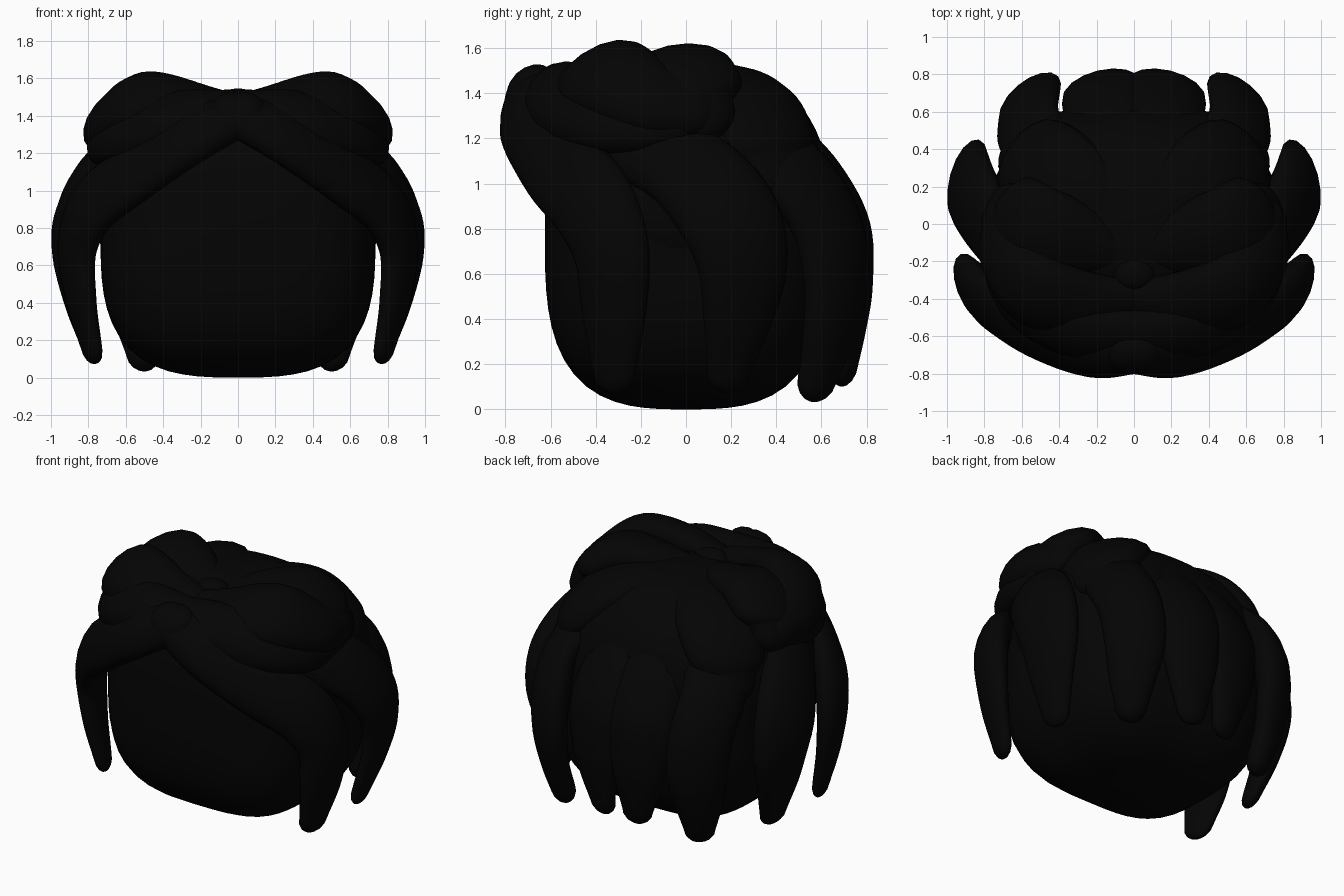
import bpy, bmesh, math
from mathutils import Vector

if "Cube" in bpy.data.objects:
    bpy.data.objects.remove(bpy.data.objects["Cube"])

black = bpy.data.materials.new("soft_black")
black.diffuse_color = (0.0012, 0.0012, 0.0012, 1)
black.use_nodes = True
black.node_tree.nodes["Principled BSDF"].inputs["Base Color"].default_value = black.diffuse_color
CENTRE = Vector((0, 0, 0.7))


def finish(name, bm, mirror=False):
    bmesh.ops.recalc_face_normals(bm, faces=bm.faces)
    me = bpy.data.meshes.new(name)
    bm.to_mesh(me)
    bm.free()
    me.materials.append(black)
    for p in me.polygons:
        p.use_smooth = True
    ob = bpy.data.objects.new(name, me)
    bpy.context.collection.objects.link(ob)
    if mirror:
        m = ob.modifiers.new("Mirror", 'MIRROR')
        m.use_axis[0] = True
        m.use_mirror_merge = False
    return ob


def rounded_body(name, loc, size, flat_power, side_power):
    """Superellipsoid: boxier as the powers rise."""
    bm = bmesh.new()
    bmesh.ops.create_uvsphere(bm, u_segments=48, v_segments=32, radius=1)
    for v in bm.verts:
        x, y, z = v.co
        h = (abs(x) ** side_power + abs(y) ** side_power) ** (1 / side_power)
        k = (h ** flat_power + abs(z) ** flat_power) ** (1 / flat_power)
        v.co = Vector(loc) + Vector((x * size[0], y * size[1], z * size[2])) / k
    return finish(name, bm)


def lock(name, keys, steps=6, sides=16):
    """Flattened hair lock through (x, y, z, half width, half thickness)."""
    keys = [Vector(k) for k in keys]
    ext = [2 * keys[0] - keys[1]] + keys + [2 * keys[-1] - keys[-2]]
    pts = []
    for i in range(1, len(ext) - 2):
        a, b, c, d = ext[i - 1:i + 3]
        for s in range(steps):
            t = s / steps
            pts.append(0.5 * (2 * b + (c - a) * t + (2 * a - 5 * b + 4 * c - d) * t * t
                              + (3 * b - a - 3 * c + d) * t ** 3))
    pts.append(keys[-1])
    pos = [Vector(p[:3]) for p in pts]
    n = len(pts)
    rings = []
    for i in range(n):
        tan = (pos[min(i + 1, n - 1)] - pos[max(i - 1, 0)]).normalized()
        out = pos[i] - CENTRE
        out = (out - tan * out.dot(tan)).normalized()
        side = tan.cross(out)
        w, th = pts[i][3], pts[i][4]
        # domed ends
        caps = [(0, 1)]
        dome = [(math.sin(a), math.cos(a)) for a in (0.4, 0.8, 1.15, 1.45)]
        if i == 0:
            caps = [(-s, c) for s, c in reversed(dome)] + caps
        if i == n - 1:
            caps = caps + dome
        for shift, k in caps:
            rings.append((pos[i] + tan * shift * w, side * w * k, out * th * k))
    bm = bmesh.new()
    loops = []
    for c, sv, ov in rings:
        loops.append([bm.verts.new(c + sv * math.cos(2 * math.pi * j / sides)
                                   + ov * math.sin(2 * math.pi * j / sides))
                      for j in range(sides)])
    for a, b in zip(loops, loops[1:]):
        for j in range(sides):
            q = (j + 1) % sides
            bm.faces.new((a[j], a[q], b[q], b[j]))
    bm.faces.new(loops[0])
    bm.faces.new(loops[-1])
    return finish(name, bm, mirror=True)


# Head and the hair cap over its crown
rounded_body("head", (0, 0, 0.75), (0.735, 0.625, 0.75), 3, 3.4)
rounded_body("hair_cap", (0, 0.01, 0.95), (0.78, 0.62, 0.59), 2.3, 2.3)

# Parted fringe that falls in front of the ears
lock("front_fringe", [
    (-0.02, -0.685, 1.41, 0.13, 0.10), (0.25, -0.68, 1.29, 0.18, 0.10),
    (0.55, -0.57, 1.09, 0.19, 0.10), (0.77, -0.42, 0.92, 0.20, 0.10),
    (0.86, -0.33, 0.70, 0.18, 0.09), (0.84, -0.32, 0.42, 0.15, 0.07),
    (0.785, -0.32, 0.17, 0.10, 0.05)])

# Locks behind the ears
lock("side_lock", [
    (0.62, -0.25, 1.18, 0.17, 0.10), (0.78, 0.0, 1.07, 0.21, 0.10),
    (0.87, 0.18, 0.87, 0.23, 0.105), (0.885, 0.25, 0.65, 0.21, 0.095),
    (0.85, 0.23, 0.40, 0.16, 0.07), (0.785, 0.19, 0.17, 0.10, 0.05)])

# Locks at the back corners and the middle pair
lock("back_corner_lock", [
    (0.45, 0.32, 1.22, 0.18, 0.10), (0.56, 0.50, 1.03, 0.20, 0.10),
    (0.56, 0.63, 0.80, 0.20, 0.11), (0.55, 0.665, 0.55, 0.19, 0.10),
    (0.54, 0.63, 0.32, 0.15, 0.085), (0.51, 0.58, 0.13, 0.10, 0.075)])
lock("back_middle_lock", [
    (0.14, 0.42, 1.22, 0.17, 0.10), (0.16, 0.59, 1.03, 0.21, 0.10),
    (0.17, 0.70, 0.80, 0.22, 0.11), (0.165, 0.73, 0.55, 0.19, 0.09),
    (0.15, 0.72, 0.37, 0.15, 0.075), (0.13, 0.70, 0.20, 0.10, 0.06)])

# Swept-back volumes that fan out from the knot
lock("upper_fringe", [
    (0.03, -0.57, 1.42, 0.13, 0.11), (0.30, -0.56, 1.39, 0.18, 0.12),
    (0.55, -0.44, 1.31, 0.18, 0.12), (0.67, -0.25, 1.27, 0.16, 0.11),
    (0.70, -0.05, 1.27, 0.12, 0.09)])
lock("front_puff", [
    (0.05, -0.40, 1.43, 0.12, 0.09), (0.30, -0.42, 1.46, 0.20, 0.11),
    (0.53, -0.35, 1.47, 0.22, 0.13), (0.66, -0.18, 1.38, 0.20, 0.13),
    (0.69, 0.0, 1.33, 0.15, 0.11)])
lock("crown_puff", [
    (0.08, -0.16, 1.43, 0.10, 0.09), (0.32, -0.09, 1.48, 0.21, 0.11),
    (0.50, -0.04, 1.48, 0.25, 0.13), (0.63, 0.03, 1.39, 0.24, 0.12),
    (0.67, 0.06, 1.33, 0.16, 0.10)])

# Rounded side-back volumes that overhang the lower locks
lock("back_puff", [
    (0.12, -0.05, 1.40, 0.16, 0.10), (0.27, 0.10, 1.41, 0.25, 0.12),
    (0.43, 0.25, 1.34, 0.28, 0.13), (0.55, 0.35, 1.20, 0.25, 0.12),
    (0.59, 0.39, 1.10, 0.18, 0.09)])

# Small knot where the parting meets
rounded_body("hair_knot", (0, -0.27, 1.47), (0.11, 0.09, 0.075), 2.2, 2.2)
